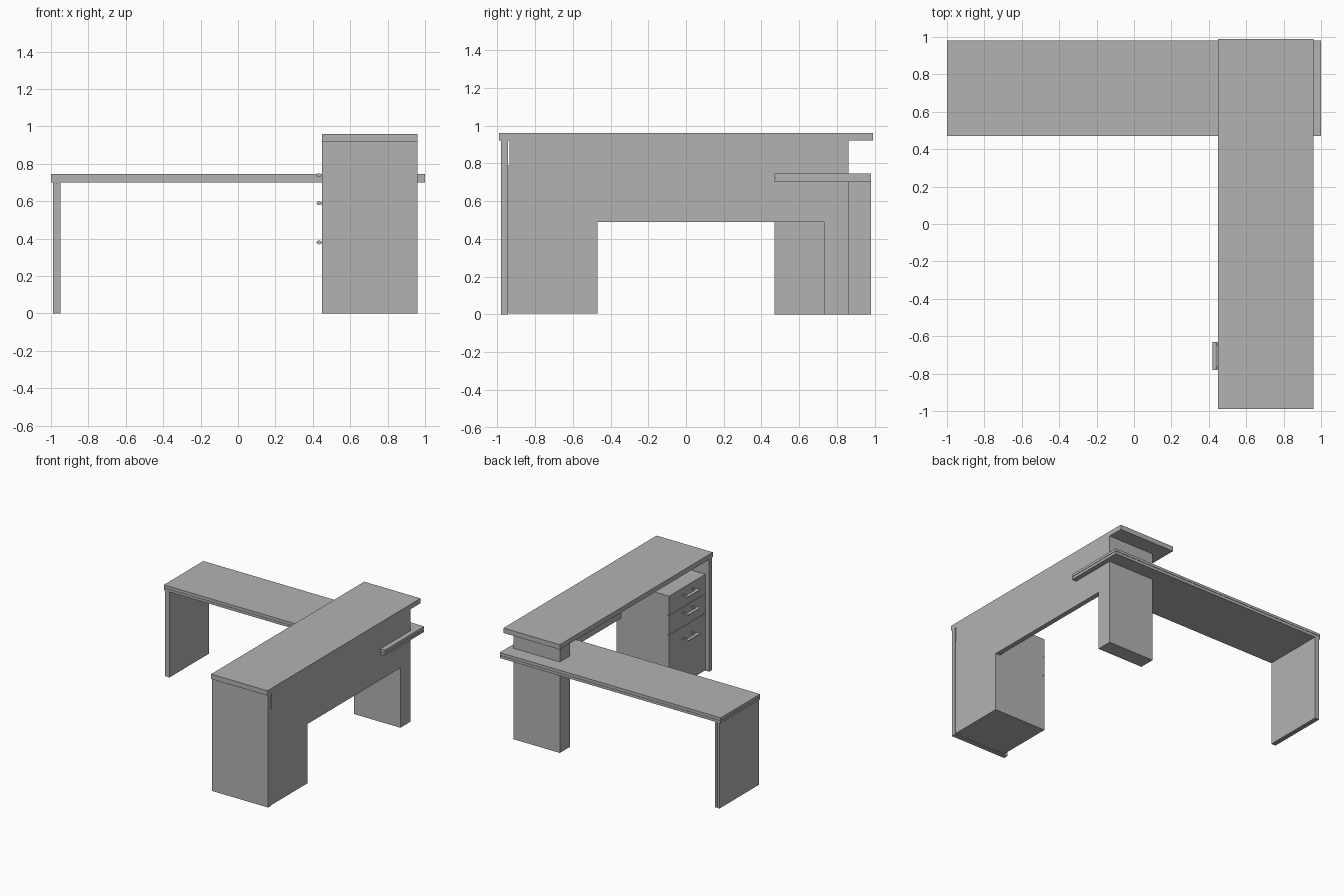
import bpy
import math

if "Cube" in bpy.data.objects:
    bpy.data.objects.remove(bpy.data.objects["Cube"], do_unlink=True)

# One flat grey for the whole desk
GREY = (0.45, 0.45, 0.45, 1)
grey = bpy.data.materials.new("plain grey")
grey.use_nodes = True
grey.diffuse_color = GREY
grey.node_tree.nodes["Principled BSDF"].inputs["Base Color"].default_value = GREY


def box(name, x, y, z):
    """Axis-aligned box from three (low, high) ranges."""
    bpy.ops.mesh.primitive_cube_add(size=1)
    ob = bpy.context.object
    ob.name = name
    ob.location = [(a + b) / 2 for a, b in (x, y, z)]
    ob.scale = [b - a for a, b in (x, y, z)]
    bpy.ops.object.transform_apply(location=False, rotation=False, scale=True)
    ob.data.materials.append(grey)
    return ob


def layered_board(name, ranges, axis, groove=0.004, inset=0.003):
    """Two boards with a fine recessed joint halfway through the given axis."""
    low, high = ranges[axis]
    mid = (low + high) / 2
    for label, span in (("first", (low, mid - groove / 2)),
                        ("second", (mid + groove / 2, high))):
        part = list(ranges)
        part[axis] = span
        box(f"{name}_{label}_layer", *part)
    core = [(a + inset, b - inset) for a, b in ranges]
    core[axis] = (mid - groove / 2, mid + groove / 2)
    box(f"{name}_joint", *core)


# Lower desk and its end leg
DEPTH = (0.47, 0.98)
layered_board("desk_top", [(-1, 1), DEPTH, (0.70, 0.745)], axis=2)
layered_board("desk_end_leg", [(-0.99, -0.95), DEPTH, (0, 0.70)], axis=0)

# Raised counter: top, front end panel, modesty panel, rear column
box("counter_top", (0.45, 0.96), (-0.99, 0.99), (0.92, 0.96))
box("front_end_panel", (0.45, 0.96), (-0.98, -0.942), (0, 0.92))
box("modesty_panel", (0.92, 0.96), (-0.936, 0.73), (0.49, 0.92))
box("rear_column", (0.54, 0.96), (0.73, 0.86), (0, 0.92))

# Drawer pedestal
PED_Y = (-0.941, -0.47)
FACE_X = 0.483
box("pedestal_body", (0.495, 0.96), PED_Y, (0.005, 0.79))

# Drawer fronts with bar handles
for name, bottom, top, handle_z in (("top", 0.635, 0.79, 0.74),
                                    ("middle", 0.475, 0.63, 0.59),
                                    ("bottom", 0.005, 0.47, 0.38)):
    box(f"{name}_drawer_front", (FACE_X, 0.495), PED_Y, (bottom, top))
    bpy.ops.mesh.primitive_cylinder_add(
        vertices=16, radius=0.01, depth=0.15,
        location=(0.433, -0.705, handle_z), rotation=(math.pi / 2, 0, 0))
    bar = bpy.context.object
    bar.name = f"{name}_drawer_handle"
    bar.scale.x = 1.25
    bar.data.materials.append(grey)
    bpy.ops.object.shade_smooth_by_angle()
    for side, y in (("front", -0.765), ("back", -0.645)):
        box(f"{name}_handle_{side}_post", (0.435, FACE_X),
            (y - 0.007, y + 0.007), (handle_z - 0.006, handle_z + 0.006))
